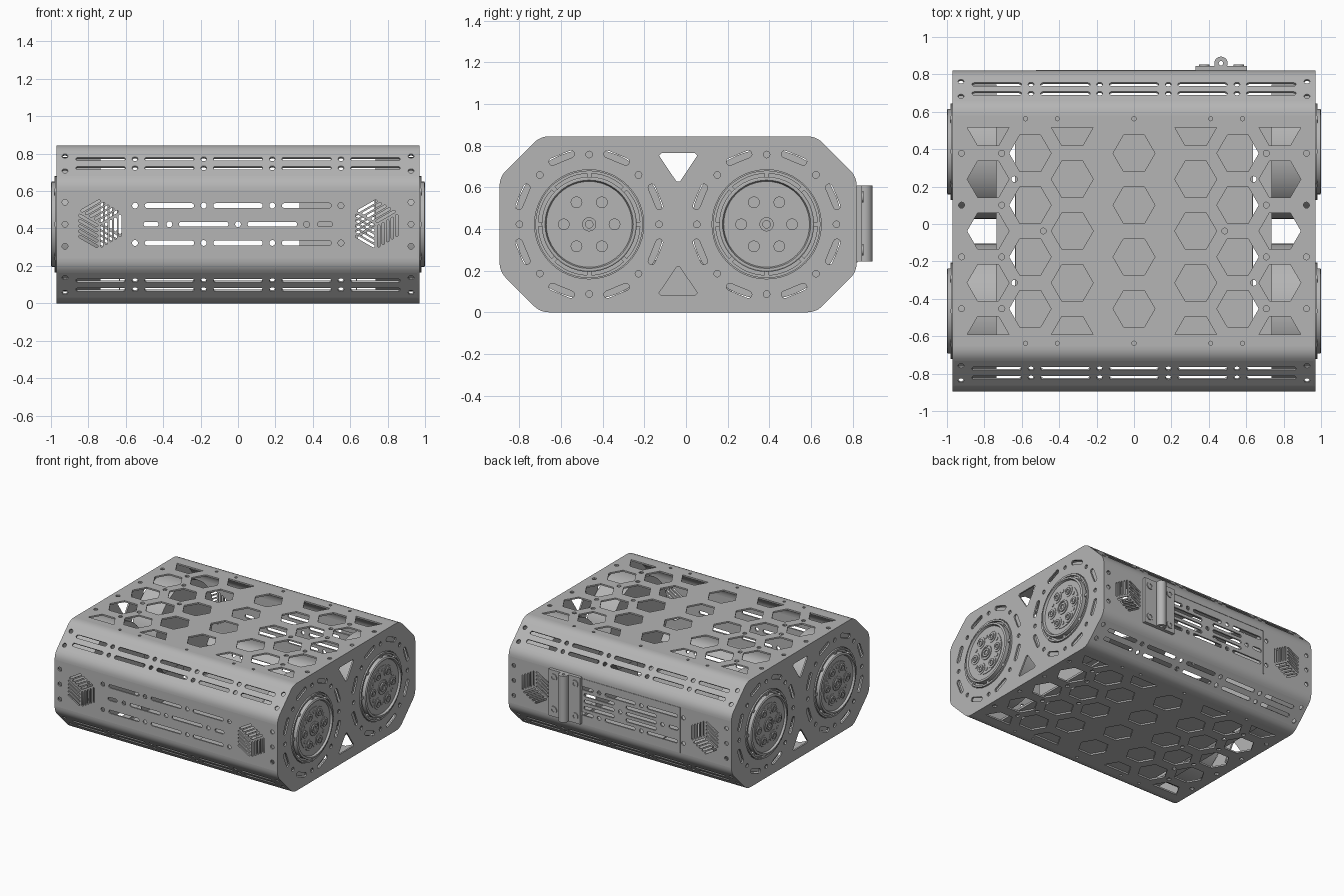
import bpy, bmesh
from math import sin, cos, pi, radians, atan2, hypot
from mathutils import Vector, Matrix

cube = bpy.data.objects.get("Cube")
if cube:
    bpy.data.objects.remove(cube, do_unlink=True)

steel = bpy.data.materials.new("brushed grey metal")
GREY = (0.46, 0.46, 0.46, 1)
steel.use_nodes = True
steel.diffuse_color = GREY
next(n for n in steel.node_tree.nodes if n.type == 'BSDF_PRINCIPLED').inputs["Base Color"].default_value = GREY

THICK, HALF = 0.012, 0.958
MID_Y, MID_Z = -0.0375, 0.4225


def finish(name, mesh):
    bm = bmesh.new()
    bm.from_mesh(mesh)
    bmesh.ops.remove_doubles(bm, verts=bm.verts, dist=1e-5)
    bmesh.ops.recalc_face_normals(bm, faces=bm.faces)
    bm.to_mesh(mesh)
    bm.free()
    mesh.materials.clear()
    mesh.materials.append(steel)
    mesh.shade_smooth()
    mesh.set_sharp_from_angle(angle=radians(30))
    ob = bpy.data.objects.new(name, mesh)
    bpy.context.collection.objects.link(ob)
    return ob


def panel(name, loops, matrix):
    """Flat sheet: first loop is the outline, the others are holes."""
    cu = bpy.data.curves.new(name + "_curve", 'CURVE')
    cu.dimensions, cu.fill_mode, cu.extrude = '2D', 'BOTH', THICK / 2
    for pts in loops:
        s = cu.splines.new('POLY')
        s.points.add(len(pts) - 1)
        for p, (u, v) in zip(s.points, pts):
            p.co = (u, v, 0, 1)
        s.use_cyclic_u = True
    tmp = bpy.data.objects.new(name + "_tmp", cu)
    bpy.context.collection.objects.link(tmp)
    bpy.context.view_layer.update()
    mesh = bpy.data.meshes.new_from_object(tmp.evaluated_get(bpy.context.evaluated_depsgraph_get()))
    bpy.data.objects.remove(tmp, do_unlink=True)
    mesh.transform(matrix)
    return finish(name, mesh)


def lathe(name, profile, loc, axis='x', n=48):
    verts, faces = [], []
    for r, h in profile:
        for i in range(n):
            a, b = r * cos(2 * pi * i / n), r * sin(2 * pi * i / n)
            p = {'x': (h, a, b), 'y': (a, h, b), 'z': (a, b, h)}[axis]
            verts.append(Vector(p) + Vector(loc))
    for k in range(len(profile) - 1):
        for i in range(n):
            j = (i + 1) % n
            faces.append((k * n + i, k * n + j, k * n + n + j, k * n + n + i))
    mesh = bpy.data.meshes.new(name)
    mesh.from_pydata(verts, [], faces)
    return finish(name, mesh)


def box(name, lo, hi, spin=None):
    lo, hi = Vector(lo), Vector(hi)
    bm = bmesh.new()
    bmesh.ops.create_cube(bm, size=1)
    bmesh.ops.transform(bm, verts=bm.verts, matrix=Matrix.Translation((lo + hi) / 2) @ Matrix.Diagonal((*(hi - lo), 1)))
    if spin:
        bmesh.ops.transform(bm, verts=bm.verts, matrix=spin)
    mesh = bpy.data.meshes.new(name)
    bm.to_mesh(mesh)
    bm.free()
    return finish(name, mesh)


# Hole shapes
def ngon(u, v, r, n=12, arc=2 * pi, start=0.0):
    steps = n if arc == 2 * pi else n + 1
    return [(u + r * cos(start + arc * i / n), v + r * sin(start + arc * i / n)) for i in range(steps)]


def slot(u, v, length, width, ang=0.0):
    d = (length - width) / 2
    ends = [ngon(s * d, 0, width / 2, 6, pi, -s * pi / 2 if s > 0 else pi / 2) for s in (1, -1)]
    c, s = cos(ang), sin(ang)
    return [(u + c * x - s * y, v + s * x + c * y) for x, y in ends[0] + ends[1]]


def slot_row(v, ks, dots, pitch=0.367):
    return ([slot(k * pitch, v, 0.265, 0.026) for k in ks] + [ngon(k * pitch, v, 0.016) for k in dots])


def hatch(u, v, r=0.14, bars=5):
    """Hexagon vent of three slotted rhombi."""
    out = []
    for k in range(3):
        a, b = [Vector((cos(t), sin(t))) * r for t in (pi / 6 + k * 2 * pi / 3, pi / 6 + (k + 1) * 2 * pi / 3)]
        for i in range(bars):
            c = a * 0.5 + b * (i + 0.5) / bars
            out.append(slot(u + c.x, v + c.y, r * 0.84, 0.014, atan2(a.y, a.x)))
    return out


# Hole patterns
def hex_pattern():
    p, r, out = 0.277, 0.112, []
    for u in (-0.78, -0.33, 0.33, 0.78):
        out += [ngon(u, k * p, r, 6) for k in (-1, 0, 1)]
        out += [ngon(u, 2 * p, r, 3, pi, pi), ngon(u, -2 * p, r, 3, pi, 0)]
    for u in (-0.555, 0, 0.555):
        out += [ngon(u, k * p, r, 6) for k in (-1.5, -0.5, 0.5, 1.5)]
    for s in (-1, 1):
        for k in (-1.5, -0.5, 0.5, 1.5):
            out += [ngon(s * 0.707, k * p, 0.016), ngon(s * 0.922, k * p, 0.016)]
        out += [ngon(s * 0.64, k * p, 0.016) for k in (-1, 1)] + [ngon(s * 0.485, 0, 0.016)]
        out += [ngon(u, s * 0.6, 0.011) for u in (-0.58, -0.41, 0, 0.41, 0.58)]
    return out


def chamfer_pattern():
    out = []
    for s in (-1, 1):
        out += slot_row(s * 0.034, range(-2, 3), (-1.5, -0.5, 0.5, 1.5))
        out += [ngon(t * 0.925, s * 0.056, 0.016) for t in (-1, 1)]
    return out


def wall_pattern(back):
    out = hatch(-0.74, 0) + hatch(0.74, 0)
    for v in (-0.1, 0.1):
        out += slot_row(v, (-1, 0, 1), (-1.5, -0.5, 0.5, 1.5))
    out += slot_row(0, (-0.5, 0.5), (-1, 0, 1))
    out += [slot(s * 0.465, 0, 0.08, 0.026) for s in (-1, 1)]
    if back:
        out += [slot(k * 0.367, v, 0.265, 0.026) for k in (-0.5, 0.5) for v in (-0.05, 0.05)]
    return out + [ngon(s * 0.925, v, 0.016) for s in (-1, 1) for v in (-0.118, 0, 0.118)]


# Shell: flat sheets joined by rolled bends around an eight-sided section
FRONT, BACK, TOP, Y0, Y1, Z0, Z1 = -0.895, 0.82, 0.845, -0.70, 0.625, 0.195, 0.65
section = [Vector(p) for p in ((FRONT, Z0), (FRONT, Z1), (Y0, TOP), (Y1, TOP),
                               (BACK, Z1), (BACK, Z0), (Y1, 0), (Y0, 0))]
names = ["front_wall", "upper_front_chamfer", "top_panel", "upper_back_chamfer",
         "back_wall", "lower_back_chamfer", "bottom_panel", "lower_front_chamfer"]
holes = [wall_pattern(False), chamfer_pattern(), hex_pattern(), chamfer_pattern()]
holes += [wall_pattern(True)] + holes[1:]
TRIM, rim = 0.045, []
for i, name in enumerate(names):
    p, q, nxt = section[i], section[(i + 1) % 8], section[(i + 2) % 8]
    d, e = (q - p).normalized(), (nxt - q).normalized()
    n0, n1 = Vector((-d.y, d.x)), Vector((-e.y, e.x))
    mid, hv = (p + q) / 2, (q - p).length / 2 - TRIM
    c = mid - n0 * THICK / 2
    frame = Matrix(((1, 0, 0, 0), (0, d.x, n0.x, c.x), (0, d.y, n0.y, c.y), (0, 0, 0, 1)))
    panel(name, [[(-HALF, -hv), (HALF, -hv), (HALF, hv), (-HALF, hv)]] + holes[i], frame)
    # rolled bend after this sheet
    a, b, ring = q - d * TRIM, q + e * TRIM, []
    for k in range(7):
        t = k / 6
        o = a * (1 - t) ** 2 + q * 2 * t * (1 - t) + b * t * t
        ring.append((o, o - n0.lerp(n1, t).normalized() * THICK))
        rim.append((o.x, o.y))
    verts = [(x, w.x, w.y) for pair in ring for w in pair for x in (-HALF, HALF)]
    faces = []
    for k in range(6):
        f, g = 4 * k, 4 * k + 4
        faces += [(f + s, f + t, g + t, g + s) for s, t in ((0, 1), (2, 3), (0, 2), (1, 3))]
    mesh = bpy.data.meshes.new(name + "_bend")
    mesh.from_pydata(verts, [], faces)
    finish(name + "_bend", mesh)

# End plates with wheel openings, ring slots and triangular windows
HUBS = (-0.465, 0.387)
end_holes = []
for y in HUBS:
    end_holes.append(ngon(y, MID_Z, 0.262, 48))
    for k in range(8):
        a, b = k * pi / 4, (k + 0.5) * pi / 4
        end_holes.append(ngon(y + 0.335 * cos(a), MID_Z + 0.335 * sin(a), 0.016))
        end_holes.append(slot(y + 0.345 * cos(b), MID_Z + 0.345 * sin(b), 0.13, 0.034, b + pi / 2))
for s in (-1, 1):
    end_holes.append([(MID_Y + u, MID_Z + s * v) for u, v in
                      ((-0.092, 0.33), (-0.08, 0.342), (0.08, 0.342), (0.092, 0.33), (0.008, 0.205), (-0.008, 0.205))])
for side, s in (("left", 1), ("right", -1)):
    frame = Matrix(((0, 0, 1, s * (HALF + THICK / 2)), (1, 0, 0, 0), (0, 1, 0, 0), (0, 0, 0, 1)))
    panel(side + "_end_plate", [rim] + end_holes, frame)

    # Wheel drums and hubs
    for label, y in zip(("front", "back"), HUBS):
        tag = side + "_" + label
        at = (0, y, MID_Z)

        def turned(name, prof, u=0, v=0, n=48):
            lathe(tag + name, [(r, s * h) for r, h in prof], (0, y + u, MID_Z + v), n=n)
        turned("_drum", [(0, 0.735), (0.36, 0.735), (0.36, 0.95), (0.258, 0.95), (0.258, 0.978), (0.244, 0.978),
                         (0.244, 0.96), (0.228, 0.96), (0.228, 0.996), (0.222, 1.0), (0.212, 1.0), (0.206, 0.984),
                         (0.165, 0.984), (0.165, 0.988), (0, 0.988)])
        turned("_axle", [(0.055, 0.985), (0.055, 0.994), (0.044, 0.994), (0.044, 0.989), (0.034, 0.989),
                         (0.034, 0.998), (0.018, 0.998), (0.018, 0.99), (0, 0.99)], n=24)
        for k in range(6):
            a = k * pi / 3
            turned("_bolt", [(0.044, 0.985), (0.044, 0.991), (0.028, 0.991), (0.028, 0.999), (0.014, 0.999),
                             (0.014, 0.992), (0, 0.992)], 0.122 * cos(a), 0.122 * sin(a), 16)
            a += pi / 6
            turned("_pin", [(0.013, 0.985), (0.013, 0.993), (0, 0.993)], 0.132 * cos(a), 0.132 * sin(a), 12)
        for k in range(8):
            turn = Matrix.Translation(at) @ Matrix.Rotation(k * pi / 4, 4, 'X')
            x = sorted((s * 0.955, s * 0.98))
            box(tag + "_rim_key", (x[0], 0.226, -0.011), (x[1], 0.258, 0.011), turn)

    # Inner strips beside the drums
    x = sorted((s * 0.672, s * 0.735))
    box(side + "_floor_strip", (x[0], -0.66, 0.014), (x[1], 0.59, 0.03))
    x = sorted((s * 0.63, s * 0.636))
    box(side + "_divider", (x[0], -0.3, 0.03), (x[1], 0.22, 0.25))

# Inner floor, in two trays
box("floor_tray_right", (-0.635, -0.66, 0.014), (-0.04, 0.59, 0.036))
box("floor_tray_left", (-0.04, -0.66, 0.014), (0.635, 0.59, 0.044))

# Door hinge and door edging on the back
box("hinge_leaf", (0.33, 0.818, 0.245), (0.605, 0.845, 0.61))
lathe("hinge_knuckle", [(0.012, 0.245), (0.036, 0.245), (0.036, 0.61), (0.012, 0.61), (0.012, 0.245)],
      (0.465, 0.859, 0), 'z', 24)
for x in (0.375, 0.56):
    for z in (0.30, 0.555):
        lathe("hinge_screw", [(0.028, 0.84), (0.028, 0.852), (0.014, 0.852), (0.014, 0.846), (0, 0.846)],
              (x, 0, z), 'y', 16)
box("door_edge_side", (-0.525, 0.819, 0.24), (-0.519, 0.823, 0.595))
box("door_edge_top", (-0.525, 0.819, 0.592), (0.33, 0.823, 0.598))
